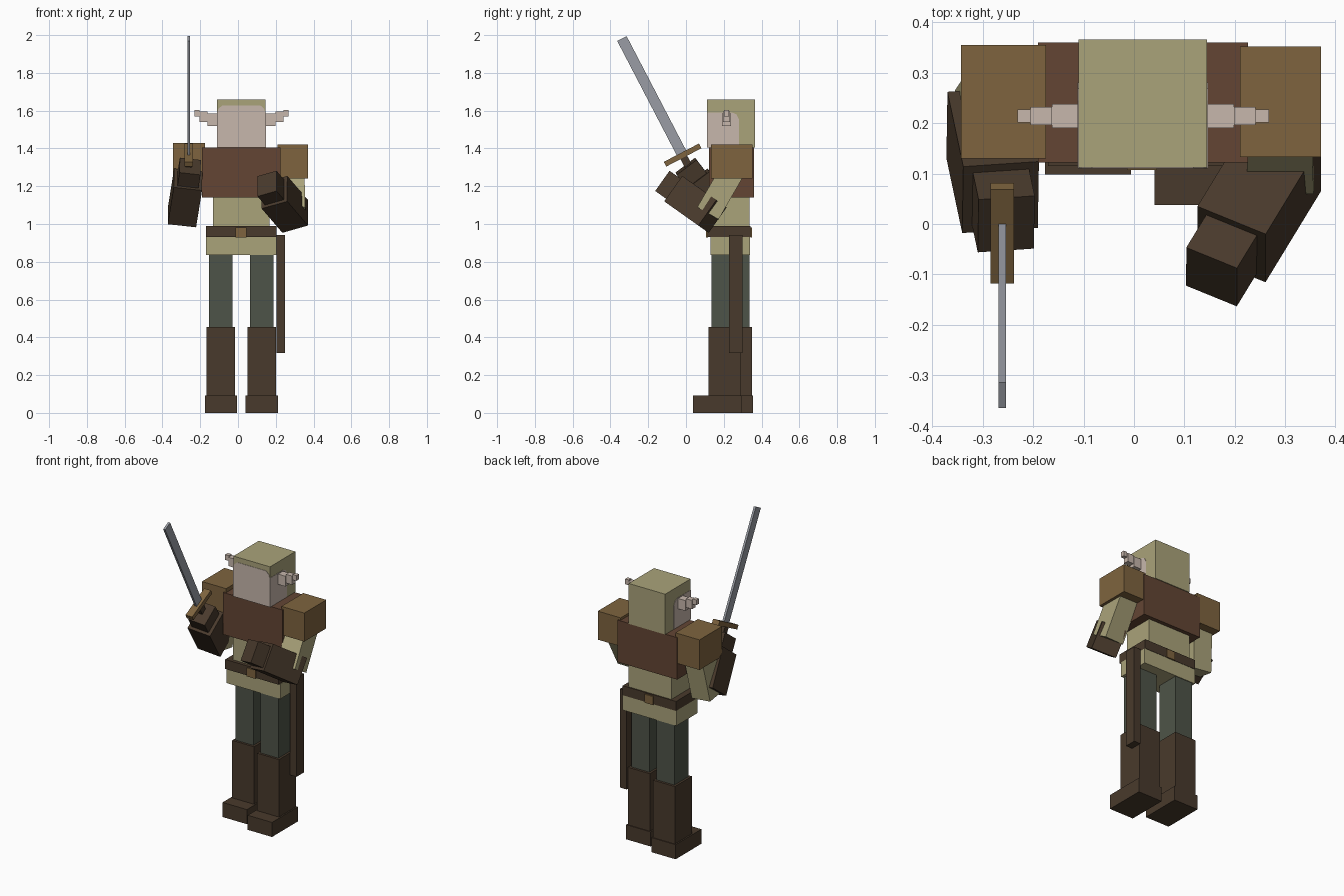
import bpy
from mathutils import Vector, Matrix

if "Cube" in bpy.data.objects:
    bpy.data.objects.remove(bpy.data.objects["Cube"])


def mat(name, r, g, b):
    m = bpy.data.materials.new(name)
    m.diffuse_color = (r, g, b, 1)
    m.use_nodes = True
    m.node_tree.nodes["Principled BSDF"].inputs["Base Color"].default_value = m.diffuse_color
    return m


CLOTH = mat("pale_olive", .402, .366, .195)
SKIN = mat("skin", .571, .474, .413)
VEST = mat("red_brown", .125, .060, .034)
TAN = mat("tan_leather", .209, .127, .049)
DARK = mat("dark_leather", .066, .042, .025)
GREEN = mat("grey_green", .076, .088, .065)
STEEL = mat("steel", .32, .335, .375)

QUADS = [(0, 1, 3, 2), (4, 6, 7, 5), (0, 4, 5, 1), (2, 3, 7, 6), (0, 2, 6, 4), (1, 5, 7, 3)]


def make(name, verts, faces, material):
    me = bpy.data.meshes.new(name)
    me.from_pydata(verts, [], faces)
    me.materials.append(material)
    ob = bpy.data.objects.new(name, me)
    bpy.context.collection.objects.link(ob)
    return ob


def box(name, x, y, z, material):
    """Straight box from (min, max) ranges."""
    return make(name, [(a, b, c) for a in x for b in y for c in z], QUADS, material)


def tilted(name, center, size, side, along, material):
    """Box whose local x follows side and local y follows along."""
    d = Vector(along).normalized()
    s = Vector(side)
    s = (s - d * s.dot(d)).normalized()
    u = s.cross(d)
    c = Vector(center)
    h = Vector(size) / 2
    verts = [c + s * h.x * i + d * h.y * j + u * h.z * k
             for i in (-1, 1) for j in (-1, 1) for k in (-1, 1)]
    return make(name, verts, QUADS, material)


def plate(name, pts, to_point, material):
    """Thin prism; to_point maps (a, b, layer) to a position."""
    n = len(pts)
    verts = [to_point(a, b, l) for l in (0, 1) for a, b in pts]
    faces = [tuple(range(n))[::-1], tuple(range(n, 2 * n))]
    faces += [(i, (i + 1) % n, n + (i + 1) % n, n + i) for i in range(n)]
    ob = make(name, verts, faces, material)
    import bmesh
    bm = bmesh.new()
    bm.from_mesh(ob.data)
    bmesh.ops.recalc_face_normals(bm, faces=bm.faces[:])
    bm.to_mesh(ob.data)
    bm.free()
    return ob


# Head with painted face
box("head", (-.11, .145), (.112, .365), (1.405, 1.66), CLOTH)
face = [(-.111, 1.406), (.146, 1.406), (.146, 1.585), (.138, 1.61), (.118, 1.628),
        (-.083, 1.628), (-.103, 1.61), (-.111, 1.585)]
plate("face", face, lambda a, b, l: (a, .110 + .003 * l, b), SKIN)
cheek = [(.111, 1.406), (.28, 1.406), (.28, 1.555), (.268, 1.58), (.245, 1.59), (.111, 1.59)]
plate("cheek_left", cheek, lambda a, b, l: (.144 + .003 * l, a, b), SKIN)
plate("cheek_right", cheek, lambda a, b, l: (-.109 - .003 * l, a, b), SKIN)

# Stepped ears
for side, sgn in (("left", 1), ("right", -1)):
    for i, (a, b, hy, z) in enumerate([(.12, .18, .024, (1.52, 1.585)),
                                       (.18, .223, .018, (1.54, 1.595)),
                                       (.223, .249, .013, (1.57, 1.603))]):
        xs = sorted((.018 + sgn * a, .018 + sgn * b))
        box(f"ear_{side}_{i + 1}", xs, (.214 - hy, .214 + hy), z, SKIN)

# Torso, belt and skirt
box("vest", (-.19, .226), (.122, .36), (1.14, 1.405), VEST)
box("shirt", (-.132, .168), (.137, .335), (.985, 1.142), CLOTH)
box("belt", (-.17, .203), (.115, .342), (.93, .99), DARK)
box("skirt", (-.17, .205), (.13, .34), (.835, .93), CLOTH)
box("buckle_front", (-.014, .046), (.107, .116), (.928, .982), TAN)
box("buckle_back", (-.014, .046), (.341, .35), (.928, .982), TAN)
box("shoulder_pad_right", (-.343, -.174), (.13, .355), (1.24, 1.43), TAN)
box("shoulder_pad_left", (.21, .37), (.133, .352), (1.24, 1.42), TAN)

# Legs, one foot ahead of the other
for side, cx, dy in (("right", -.091, .06), ("left", .126, 0)):
    box(f"leg_{side}", (cx - .062, cx + .062), (.134 + dy, .275 + dy), (.45, .84), GREEN)
    box(f"boot_{side}", (cx - .076, cx + .076), (.12 + dy, .29 + dy), (.08, .455), DARK)
    box(f"foot_{side}", (cx - .085, cx + .085), (.038 + dy, .295 + dy), (0, .092), DARK)

# Scabbard on the hip
box("scabbard", (.205, .25), (.227, .3), (.318, .942), DARK)


# Arms: forearm guard plus glove sharing one axis
def lower_arm(side, center, s, d):
    c, axis = Vector(center), Vector(d).normalized()
    tilted(f"forearm_{side}", c, (.151, .247, .165), s, d, DARK)
    tilted(f"glove_{side}", c + axis * .162, (.112, .1, .131), s, d, DARK)


lower_arm("left", (.248, .05, 1.104), (.894, -.364, .255), (-.445, -.73, .518))
lower_arm("right", (-.28, .127, 1.138), (.99, .066, -.108), (.127, -.6, .79))
tilted("upper_arm_left", (.288, .193, 1.19), (.13, .31, .13), (1, 0, 0), (.02, -.5, -.866), CLOTH)
tilted("upper_arm_right", (-.275, .222, 1.15), (.13, .28, .13), (1, 0, 0), (-.1, -.15, -.95), CLOTH)

# Sword
AXIS = Vector((0, -.462, .887)).normalized()
HILT = Vector((-.261, -.018, 1.365))
tilted("sword_guard", HILT, (.047, .028, .21), (1, 0, 0), AXIS, TAN)
tilted("sword_grip", HILT - AXIS * .07, (.032, .13, .04), (1, 0, 0), AXIS, DARK)
tilted("sword_blade", HILT + AXIS * .348, (.014, .695, .056), (1, 0, 0), AXIS, STEEL)
